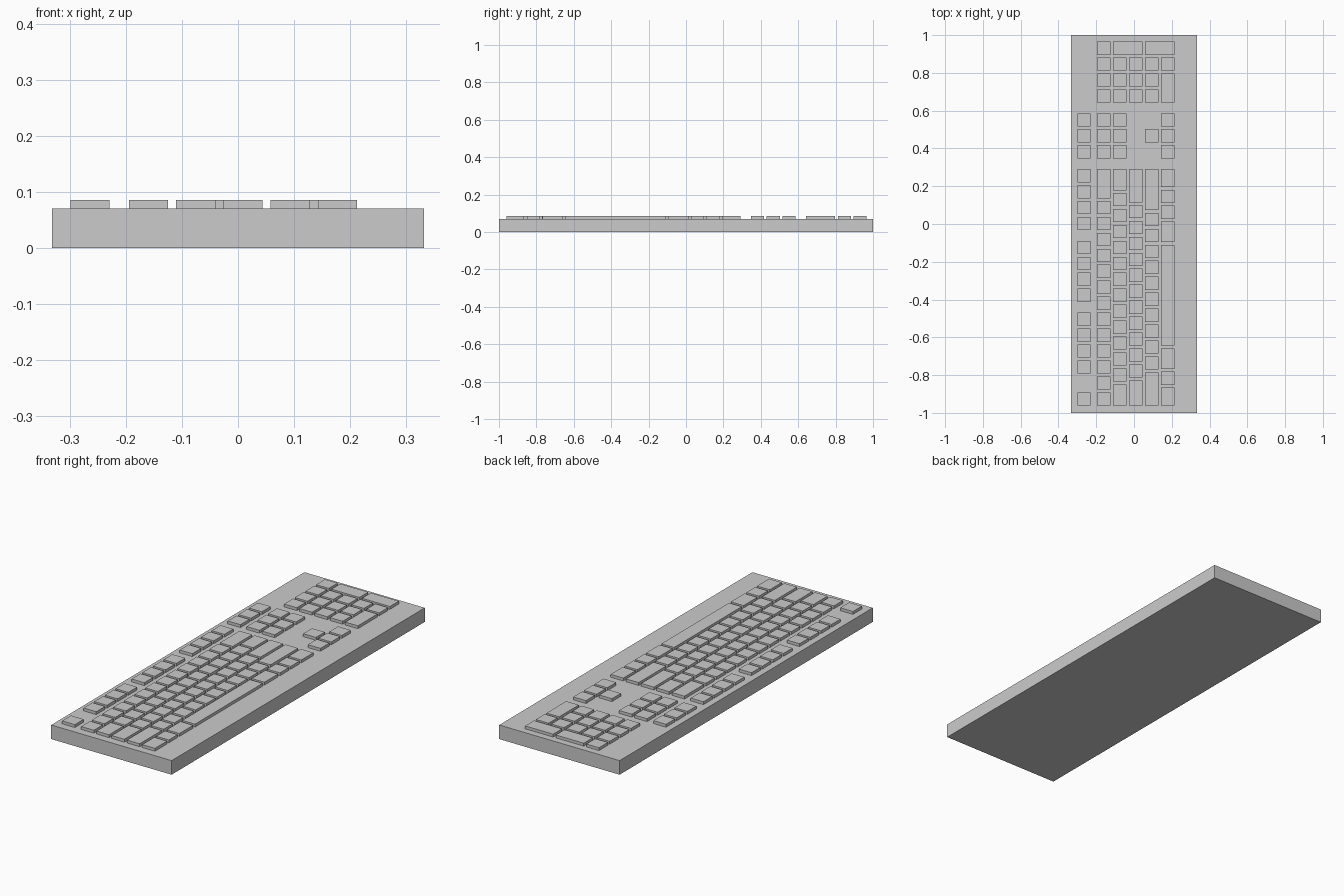
import bpy
import bmesh
from mathutils import Matrix, Vector

if "Cube" in bpy.data.objects:
    bpy.data.objects.remove(bpy.data.objects["Cube"], do_unlink=True)

# One plain grey plastic
grey = bpy.data.materials.new("light grey plastic")
grey.use_nodes = True
GREY = (0.6, 0.6, 0.6, 1)
grey.diffuse_color = GREY
grey.node_tree.nodes["Principled BSDF"].inputs["Base Color"].default_value = GREY

UNIT = 0.0844       # key pitch
GAP = 0.0142        # space between keys
START_Y = -0.961    # first key column
BODY_TOP, KEY_TOP = 0.0705, 0.085
ROW_X = [-0.3, -0.195, -0.1105, -0.026, 0.0585, 0.143]


def add_box(bm, low, high):
    low, high = Vector(low), Vector(high)
    matrix = Matrix.Translation((low + high) / 2) @ Matrix.Diagonal((*(high - low), 1))
    bmesh.ops.create_cube(bm, size=1, matrix=matrix)


def finish(bm, name):
    mesh = bpy.data.meshes.new(name)
    bm.to_mesh(mesh)
    bm.free()
    mesh.materials.append(grey)
    obj = bpy.data.objects.new(name, mesh)
    bpy.context.collection.objects.link(obj)


def key_group(name, runs):
    """Each run: row, start column, key widths, rows spanned."""
    bm = bmesh.new()
    for row, column, widths, span in runs:
        x = ROW_X[row]
        for width in widths:
            y = START_Y + column * UNIT
            add_box(bm, (x, y, BODY_TOP - 0.005),
                    (x + span * UNIT - GAP, y + width * UNIT - GAP, KEY_TOP))
            column += width
    finish(bm, name)


# Case
body = bmesh.new()
add_box(body, (-0.333, -1, 0), (0.333, 1, BODY_TOP))
finish(body, "case")

# Escape and function keys in groups of four
key_group("function_keys", [(0, 0, [1], 1)] +
          [(0, column, [1] * 4, 1) for column in (2, 6.5, 11)])

# Main typing block, back row to space bar row
key_group("typing_keys", [
    (1, 0, [1] * 13 + [2], 1),
    (2, 0, [1.5] + [1] * 12 + [1.5], 1),
    (3, 0, [1.75] + [1] * 11 + [2.25], 1),
    (4, 0, [2.25] + [1] * 10 + [2.75], 1),
    (5, 0, [1.3, 1, 1.45, 6.5, 1.45, 1, 1, 1.3], 1),
])

# Navigation block and arrows
key_group("navigation_keys", [(row, 15.5, [1] * 3, 1) for row in range(3)])
key_group("arrow_keys", [(4, 16.5, [1], 1), (5, 15.5, [1] * 3, 1)])

# Number pad with two double-height keys and a wide key
key_group("number_pad", [(1, 19, [1] * 4, 1)] +
          [(row, 19, [1] * 3, 1) for row in (2, 3, 4)] +
          [(5, 19, [2, 1], 1), (2, 22, [1], 2), (4, 22, [1], 2)])
